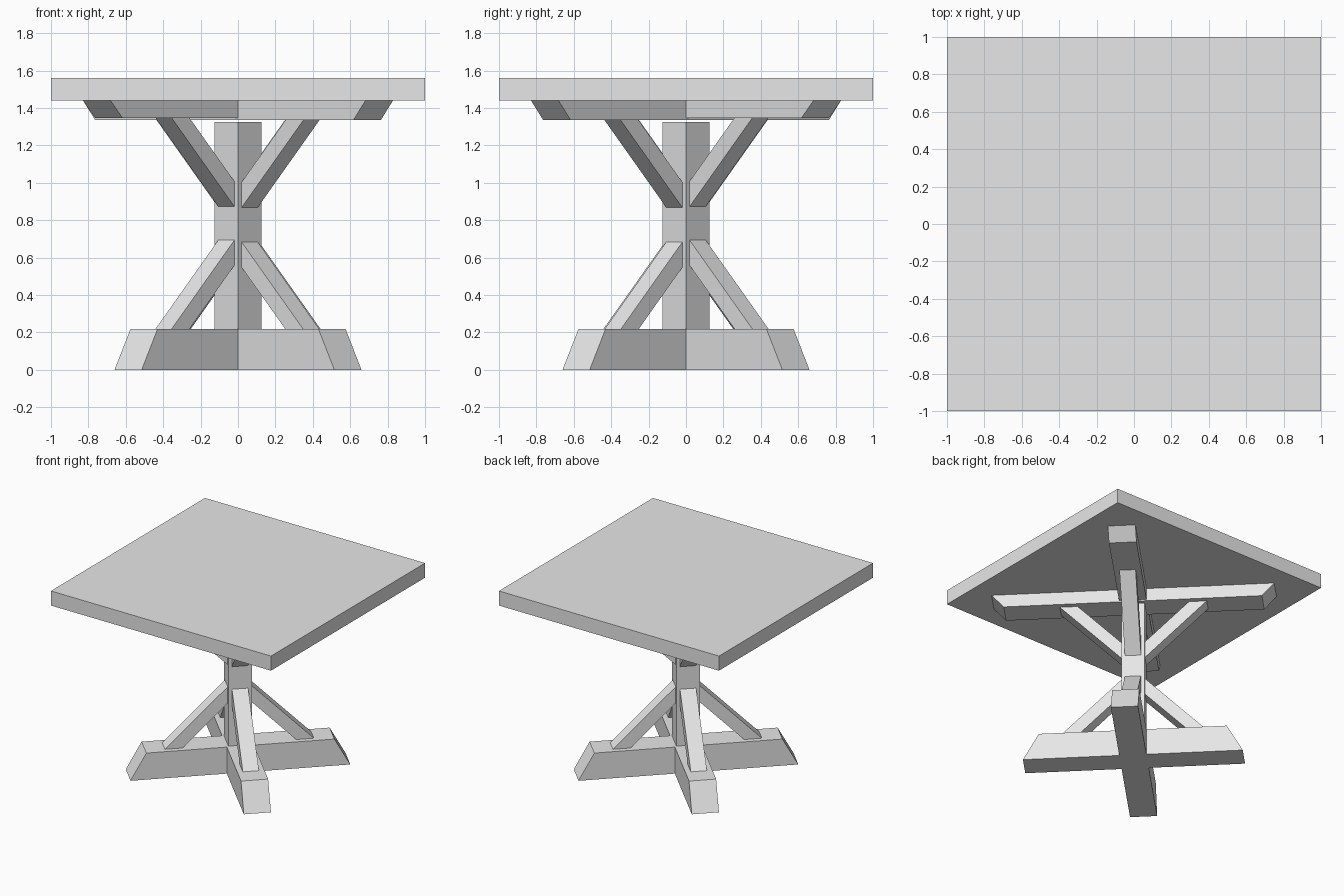
import bpy
import bmesh
from math import pi
from mathutils import Matrix

cube = bpy.data.objects.get("Cube")
if cube:
    bpy.data.objects.remove(cube, do_unlink=True)

grey = bpy.data.materials.new("light_grey")
grey.use_nodes = True
colour = (0.8, 0.8, 0.8, 1)
grey.diffuse_color = colour
grey.node_tree.nodes["Principled BSDF"].inputs["Base Color"].default_value = colour


def prism(name, profile, width, angle=0.0):
    """Extrude an (r, z) profile sideways, then turn it about the z axis."""
    bm = bmesh.new()
    face = bm.faces.new([bm.verts.new((r, -width / 2, z)) for r, z in profile])
    side = bmesh.ops.extrude_face_region(bm, geom=[face])["geom"]
    verts = [v for v in side if isinstance(v, bmesh.types.BMVert)]
    bmesh.ops.translate(bm, verts=verts, vec=(0, width, 0))
    bmesh.ops.rotate(bm, verts=bm.verts, matrix=Matrix.Rotation(angle, 3, "Z"))
    bmesh.ops.recalc_face_normals(bm, faces=bm.faces)
    mesh = bpy.data.meshes.new(name)
    bm.to_mesh(mesh)
    bm.free()
    mesh.materials.append(grey)
    obj = bpy.data.objects.new(name, mesh)
    bpy.context.collection.objects.link(obj)
    return obj


def trapezoid(low, high, z0, z1):
    return [(-low, z0), (low, z0), (high, z1), (-high, z1)]


# Square top and the post, turned so its corners face front and sides
prism("table_top", trapezoid(1, 1, 1.44, 1.56), 2)
post = 0.0884
prism("centre_post", trapezoid(post, post, 0.1, 1.325), 2 * post, pi / 4)

for i, label in enumerate(("a", "b")):
    angle = pi / 4 - i * pi / 2
    lift = 0.01 * (1 - i)
    under = 1.335 + lift

    # Crossed foot and crossed support under the top
    prism("foot_beam_" + label, trapezoid(0.831, 0.711, 0, 0.218), 0.205, angle)
    prism("top_beam_" + label, trapezoid(0.976, 1.068, under, 1.44), 0.208, angle)

    # Sloping braces above and below on both ends of each beam
    for j, end in enumerate(("front", "back")):
        turn = angle + j * pi
        z = 0.683 + lift
        run = z - 0.218
        lower = [(post, z), (post, z - 0.135),
                 (post + run - 0.135, 0.218), (post + run, 0.218)]
        prism(f"lower_brace_{label}_{end}", lower, 0.122, turn)
        z = 0.868 + lift / 2
        run = under - z
        upper = [(post, z), (post + run, under),
                 (post + run - 0.135, under), (post, z + 0.135)]
        prism(f"upper_brace_{label}_{end}", upper, 0.122, turn)
